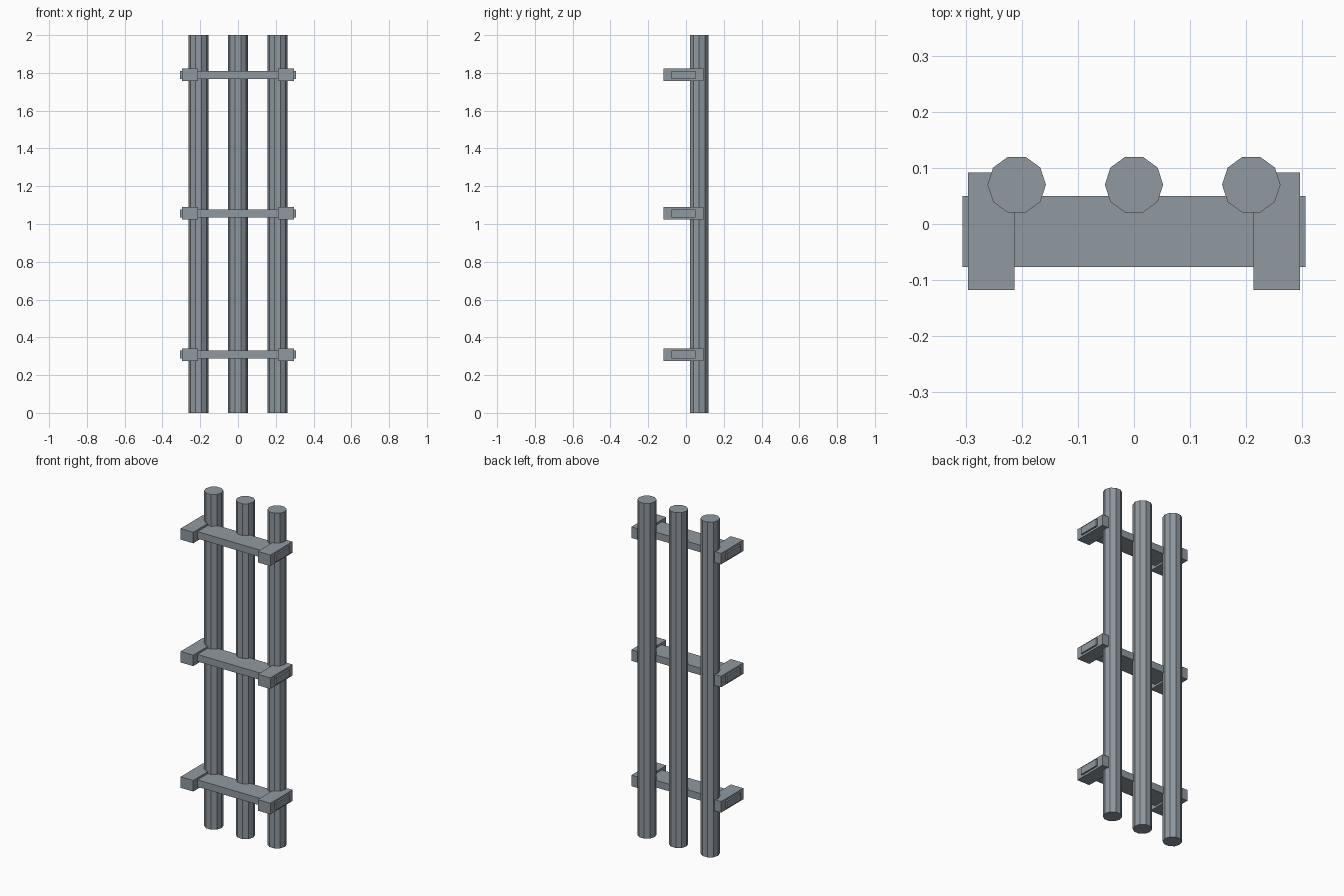
import bpy, bmesh, math
from mathutils import Matrix, Vector

if "Cube" in bpy.data.objects:
    bpy.data.objects.remove(bpy.data.objects["Cube"])

steel = bpy.data.materials.new("blue_grey_steel")
steel.diffuse_color = (0.28, 0.32, 0.355, 1)
steel.use_nodes = True
steel.node_tree.nodes["Principled BSDF"].inputs["Base Color"].default_value = steel.diffuse_color


def finish(name, bm):
    bmesh.ops.recalc_face_normals(bm, faces=bm.faces)
    mesh = bpy.data.meshes.new(name)
    bm.to_mesh(mesh)
    bm.free()
    mesh.materials.append(steel)
    obj = bpy.data.objects.new(name, mesh)
    bpy.context.collection.objects.link(obj)
    return obj


def box(name, lo, hi):
    lo, hi = Vector(lo), Vector(hi)
    bm = bmesh.new()
    bmesh.ops.create_cube(bm, size=1, matrix=Matrix.Translation((lo + hi) / 2)
                          @ Matrix.Diagonal((*(hi - lo), 1)))
    return finish(name, bm)


def pipe(name, x, y, radius, height, sides=10):
    bm = bmesh.new()
    ring = [bm.verts.new((x + radius * math.cos(a), y + radius * math.sin(a), 0))
            for a in (2 * math.pi * i / sides for i in range(sides))]
    base = bm.faces.new(ring)
    out = bmesh.ops.extrude_face_region(bm, geom=[base], use_keep_orig=True)
    top = [v for v in out["geom"] if isinstance(v, bmesh.types.BMVert)]
    bmesh.ops.translate(bm, verts=top, vec=(0, 0, height))
    return finish(name, bm)


# Three upright ten-sided pipes
for label, x in (("left", -0.209), ("middle", 0), ("right", 0.209)):
    pipe(f"{label}_pipe", x, 0.07, 0.052, 2.0)

# Cross bars, each with a wall bracket at both ends
for label, z in (("lower", 0.308), ("middle", 1.056), ("upper", 1.789)):
    box(f"{label}_cross_bar", (-0.306, -0.077, z - 0.021), (0.306, 0.05, z + 0.021))
    for side, x0, x1 in (("left", -0.296, -0.213), ("right", 0.213, 0.296)):
        box(f"{label}_{side}_bracket", (x0, -0.118, z - 0.033), (x1, 0.092, z + 0.033))
